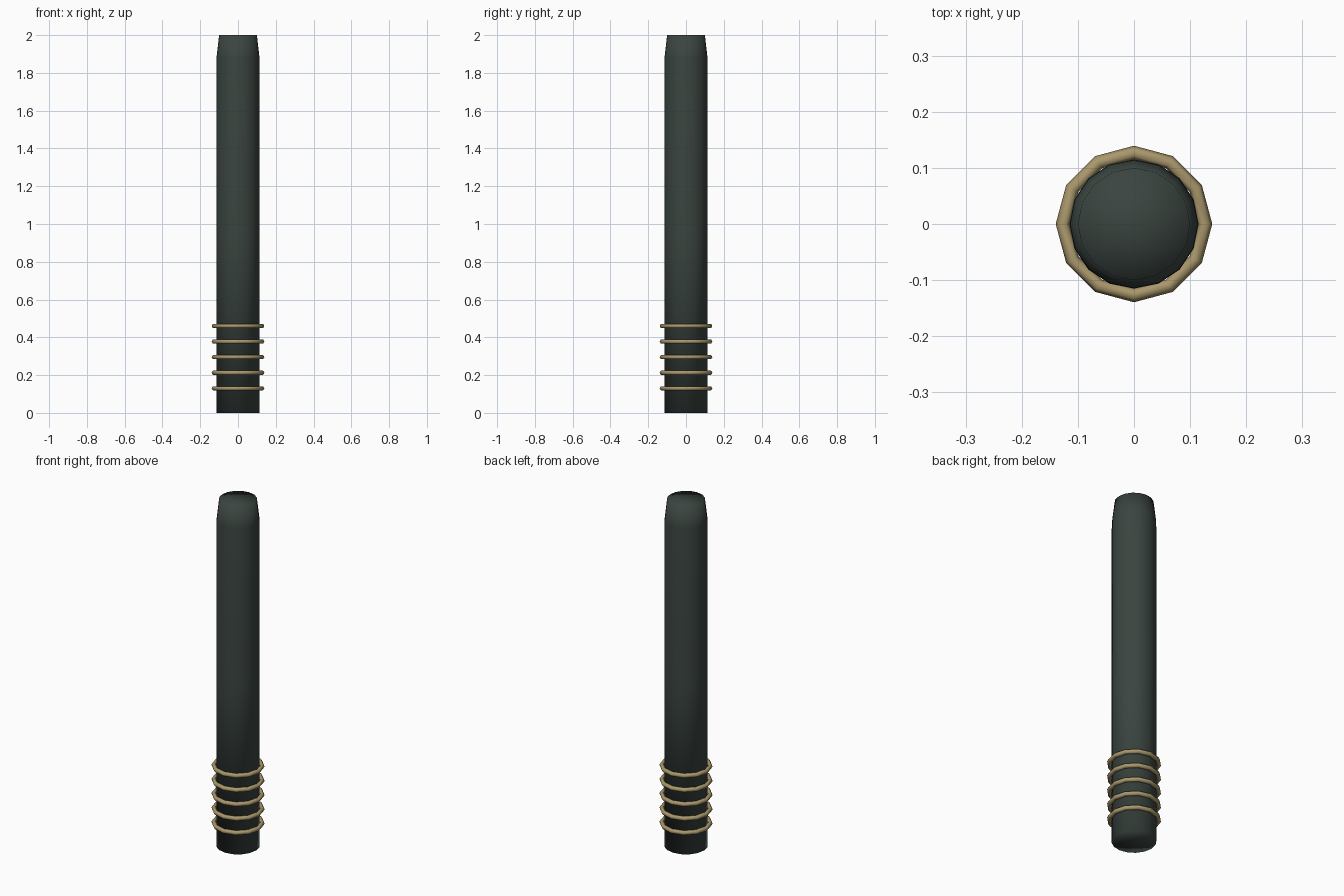
import bpy, bmesh, math

if "Cube" in bpy.data.objects:
    bpy.data.objects.remove(bpy.data.objects["Cube"])


def material(name, color):
    m = bpy.data.materials.new(name)
    m.diffuse_color = (*color, 1)
    m.use_nodes = True
    m.node_tree.nodes["Principled BSDF"].inputs["Base Color"].default_value = m.diffuse_color
    return m


def lathe(name, profile, sides, mat, closed=False):
    """Revolve (radius, z) points around z; radius 0 makes a pole."""
    bm = bmesh.new()
    rings = []
    for r, z in profile:
        if r == 0:
            rings.append([bm.verts.new((0, 0, z))] * sides)
        else:
            rings.append([bm.verts.new((r * math.cos(2 * math.pi * i / sides),
                                        r * math.sin(2 * math.pi * i / sides), z))
                          for i in range(sides)])
    pairs = list(zip(rings, rings[1:] + rings[:1]))
    for a, b in pairs if closed else pairs[:-1]:
        for i in range(sides):
            j = (i + 1) % sides
            bm.faces.new(list(dict.fromkeys((a[i], a[j], b[j], b[i]))))
    bmesh.ops.recalc_face_normals(bm, faces=bm.faces)
    for f in bm.faces:
        f.smooth = True
    mesh = bpy.data.meshes.new(name)
    bm.to_mesh(mesh)
    bm.free()
    mesh.materials.append(mat)
    ob = bpy.data.objects.new(name, mesh)
    bpy.context.collection.objects.link(ob)
    return ob


dark = material("dark_green_grey", (0.042, 0.058, 0.05))
brass = material("dull_brass", (0.40, 0.31, 0.15))

# Shaft with tapered top
lathe("shaft", [(0, 0), (0.115, 0), (0.115, 0.95), (0.114, 1.88), (0.1, 2.0), (0, 2.0)], 16, dark)

# Five grip rings near the base
MAJOR, MINOR, SECTION = 0.127, 0.0125, 6
for k in range(5):
    z = 0.13 + 0.0825 * k
    section = [(MAJOR + MINOR * math.cos(2 * math.pi * s / SECTION),
                z + MINOR * math.sin(2 * math.pi * s / SECTION)) for s in range(SECTION)]
    lathe(f"grip_ring_{k + 1}", section, 12, brass, closed=True)
